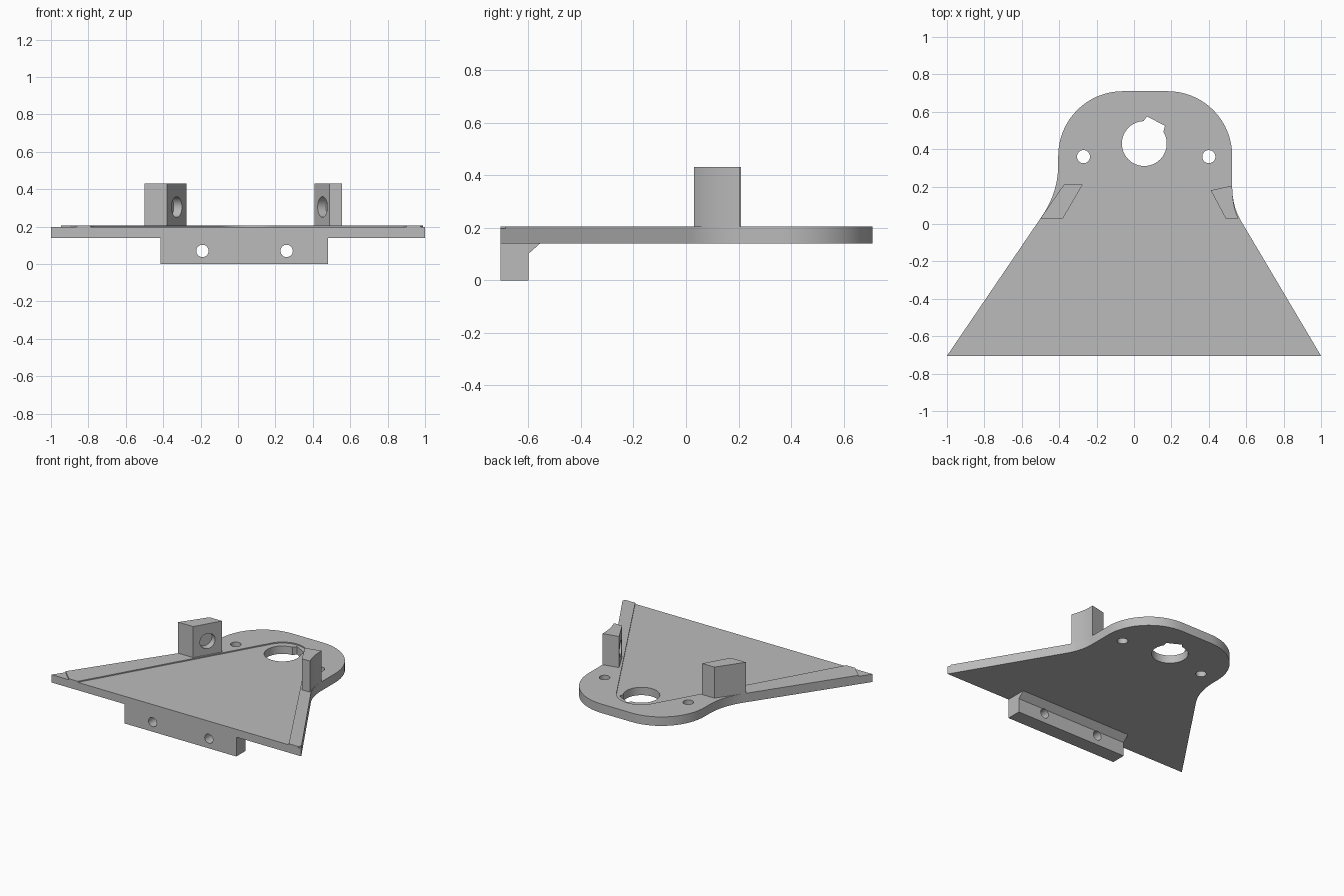
import bpy, math
from mathutils import Vector, Matrix

if "Cube" in bpy.data.objects:
    bpy.data.objects.remove(bpy.data.objects["Cube"], do_unlink=True)

grey = bpy.data.materials.new("plain grey")
grey.use_nodes = True
grey.diffuse_color = (0.5, 0.5, 0.5, 1)
grey.node_tree.nodes["Principled BSDF"].inputs["Base Color"].default_value = (0.5, 0.5, 0.5, 1)

BOTTOM, FLOOR, TOP, FRONT = 0.14, 0.197, 0.205, -0.705


def arc(cx, cy, r, start, end, n=16):
    angles = [math.radians(start + (end - start) * i / n) for i in range(n + 1)]
    return [(cx + r * math.cos(a), cy + r * math.sin(a)) for a in angles]


def bend(a, b, c, n=10):
    a, b, c = Vector(a), Vector(b), Vector(c)
    return [tuple(a.lerp(b, i / n).lerp(b.lerp(c, i / n), i / n)) for i in range(n + 1)]


def prism(name, outline, low, high, matrix=Matrix()):
    """Extrude a counter-clockwise outline between two heights."""
    n = len(outline)
    verts = [matrix @ Vector((x, y, z)) for z in (low, high) for x, y in outline]
    faces = [list(range(n))[::-1], list(range(n, 2 * n))]
    faces += [(i, (i + 1) % n, n + (i + 1) % n, n + i) for i in range(n)]
    mesh = bpy.data.meshes.new(name)
    mesh.from_pydata(verts, [], faces)
    mesh.materials.append(grey)
    obj = bpy.data.objects.new(name, mesh)
    bpy.context.collection.objects.link(obj)
    return obj


def drill(centre, direction, radius, low, high, n=32):
    turn = Vector(direction).to_track_quat("Z", "Y").to_matrix().to_4x4()
    circle = arc(0, 0, radius, 0, 360, n)[:-1]
    return prism("drill", circle, low, high, Matrix.Translation(centre) @ turn)


def cut(obj, cutters):
    """Subtract the cutters, bake the result and smooth the round walls."""
    for cutter in cutters:
        mod = obj.modifiers.new("cut", "BOOLEAN")
        mod.operation, mod.solver, mod.object = "DIFFERENCE", "EXACT", cutter
    graph = bpy.context.evaluated_depsgraph_get()
    mesh = bpy.data.meshes.new_from_object(obj.evaluated_get(graph))
    obj.modifiers.clear()
    obj.data = mesh
    for cutter in cutters:
        bpy.data.objects.remove(cutter, do_unlink=True)
    bpy.ops.object.select_all(action="DESELECT")
    obj.select_set(True)
    bpy.context.view_layer.objects.active = obj
    bpy.ops.object.shade_smooth_by_angle(angle=math.radians(25))


# Base plate: flared front, waisted sides and a rounded back
right_waist = bend((0.57, 0.02), (0.525, 0.1), (0.525, 0.2))
left_waist = bend((-0.405, 0.32), (-0.405, 0.17), (-0.49, 0.045))
outline = [(-1, FRONT), (1, FRONT)] + right_waist
outline += arc(0.18, 0.365, 0.345, 0, 90) + arc(-0.06, 0.365, 0.345, 90, 180) + left_waist
plate = prism("base_plate", outline, BOTTOM, TOP)

# Shallow tapered recess, lowered corners, round openings and the keyed notch
recess = [(-0.818, -0.755), (0.929, -0.755)] + arc(0.055, 0.43, 0.165, 30, 150)
notch = [(0.055, 0.45), (0.15, 0.46), (0.165, 0.525), (0.07, 0.575), (0.04, 0.535)]
cut(plate, [
    prism("recess", recess, FLOOR, 0.3),
    prism("corner", [(-1.1, -0.8), (-0.76, -0.8), (-0.94, -0.63), (-1.02, -0.555)], FLOOR, 0.3),
    prism("corner", [(0.965, -0.72), (1.05, -0.72), (1.05, -0.6)], FLOOR, 0.3),
    drill((0.055, 0.43, 0), (0, 0, 1), 0.12, 0, 0.4, 48),
    prism("notch", notch, 0, 0.4),
    drill((-0.27, 0.36, 0), (0, 0, 1), 0.035, 0, 0.4),
    drill((0.4, 0.36, 0), (0, 0, 1), 0.035, 0, 0.4),
])

# Upright lugs, each with a blind hole in its inner face
lugs = {
    "right_lug": ([(-0.5, 0.03), (-0.38, 0.03), (-0.275, 0.21), (-0.375, 0.21)],
                  (-0.328, 0.12, 0.305), (0.86, -0.5, 0)),
    "left_lug": ([(0.49, 0.03)] + bend((0.557, 0.03), (0.525, 0.1), (0.525, 0.205)) + [(0.41, 0.18)],
                 (0.452, 0.102, 0.305), (-0.88, -0.47, 0)),
}
for name, (shape, centre, facing) in lugs.items():
    lug = prism(name, shape, FLOOR - 0.01, 0.43)
    cut(lug, [drill(centre, facing, 0.055, -0.05, 0.1)])

# Front mounting flange below the plate, with a sloped web behind it
profile = [(FRONT, 0), (-0.6, 0), (-0.6, 0.1), (-0.555, BOTTOM), (FRONT, BOTTOM)]
sideways = Matrix(((0, 0, 1, 0), (1, 0, 0, 0), (0, 1, 0, 0), (0, 0, 0, 1)))
flange = prism("front_flange", profile, -0.415, 0.48, sideways)
cut(flange, [drill((x, -0.65, 0.07), (0, 1, 0), 0.033, -0.2, 0.2) for x in (-0.19, 0.26)])
